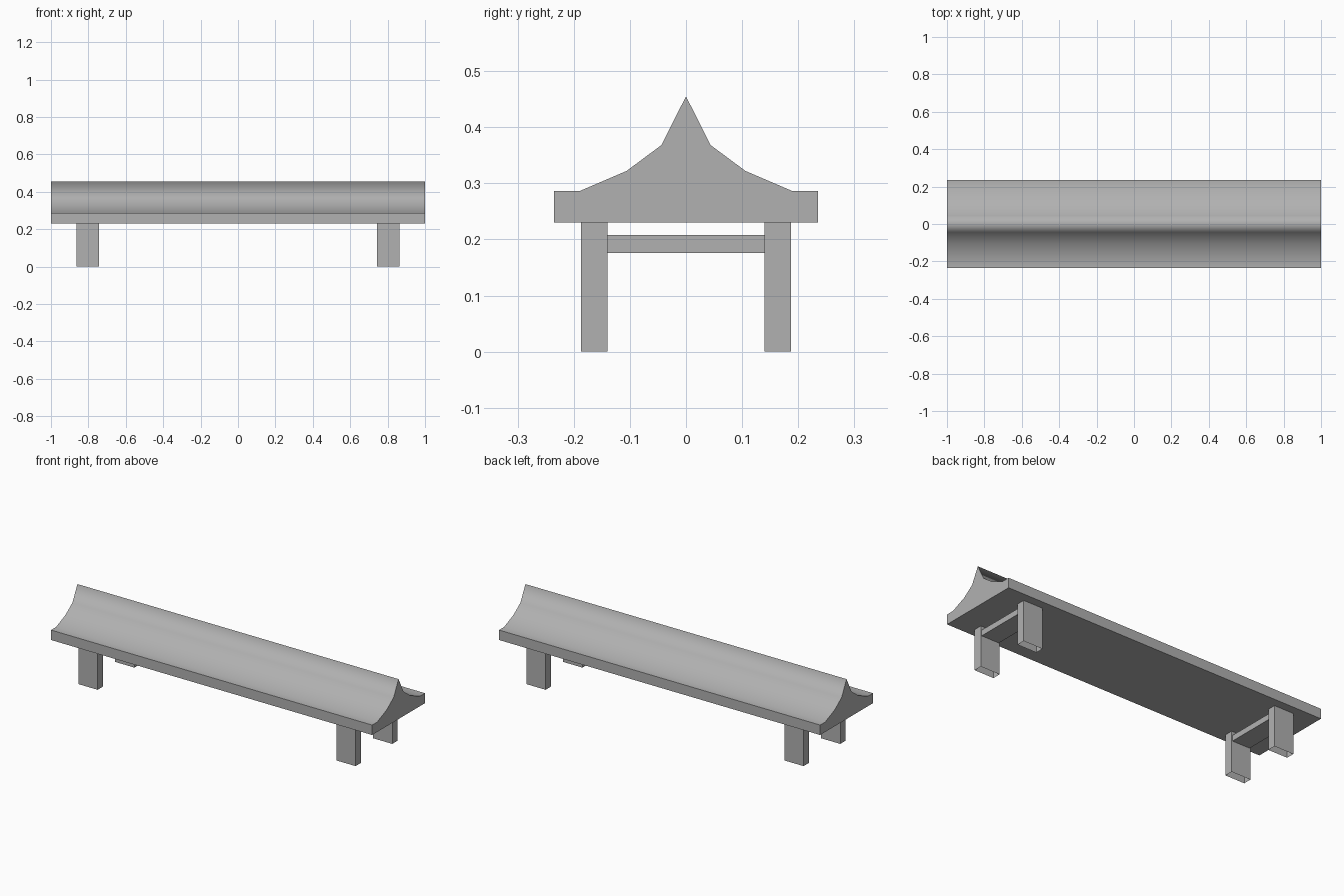
import bpy, bmesh

if "Cube" in bpy.data.objects:
    bpy.data.objects.remove(bpy.data.objects["Cube"])

# Mid grey for every part
grey = bpy.data.materials.new("mid_grey")
grey.diffuse_color = (0.44, 0.44, 0.44, 1)
grey.use_nodes = True
grey.node_tree.nodes["Principled BSDF"].inputs["Base Color"].default_value = grey.diffuse_color


def link(name, bm):
    mesh = bpy.data.meshes.new(name)
    bm.to_mesh(mesh)
    bm.free()
    mesh.materials.append(grey)
    obj = bpy.data.objects.new(name, mesh)
    bpy.context.collection.objects.link(obj)
    return obj


def box(name, x, y, z, open_bottom=False):
    bm = bmesh.new()
    bmesh.ops.create_cube(bm, size=1)
    for v in bm.verts:
        for i, (lo, hi) in enumerate((x, y, z)):
            v.co[i] = lo if v.co[i] < 0 else hi
    bm.normal_update()
    if open_bottom:
        bottom = [f for f in bm.faces if f.normal.z < -0.9]
        bmesh.ops.delete(bm, geom=bottom, context='FACES')
    return link(name, bm)


# Ridged top: mirrored half profile (y, z) swept along x
half = [(0.235, 0.23), (0.235, 0.286), (0.19, 0.286), (0.106, 0.322), (0.044, 0.368)]
profile = half + [(0, 0.455)] + [(-y, z) for y, z in reversed(half)]
bm = bmesh.new()
face = bm.faces.new([bm.verts.new((-1, y, z)) for y, z in profile])
ext = bmesh.ops.extrude_face_region(bm, geom=[face], use_keep_orig=True)
bmesh.ops.translate(bm, vec=(2, 0, 0),
                    verts=[g for g in ext["geom"] if isinstance(g, bmesh.types.BMVert)])
bmesh.ops.recalc_face_normals(bm, faces=bm.faces)
# Smooth over the curved slopes and ridge; ends, sides and underside stay flat
for f in bm.faces:
    f.smooth = f.normal.z > 0.1
link("ridged_top", bm)

# Open-ended legs and crossbars at both ends
for end, cx in (("left", -0.803), ("right", 0.803)):
    for side, cy in (("front", -0.1635), ("back", 0.1635)):
        box(f"{side}_{end}_leg", (cx - 0.06, cx + 0.06),
            (cy - 0.0235, cy + 0.0235), (0, 0.23), open_bottom=True)
    box(f"{end}_crossbar", (cx - 0.055, cx + 0.055), (-0.14, 0.14), (0.176, 0.208))
